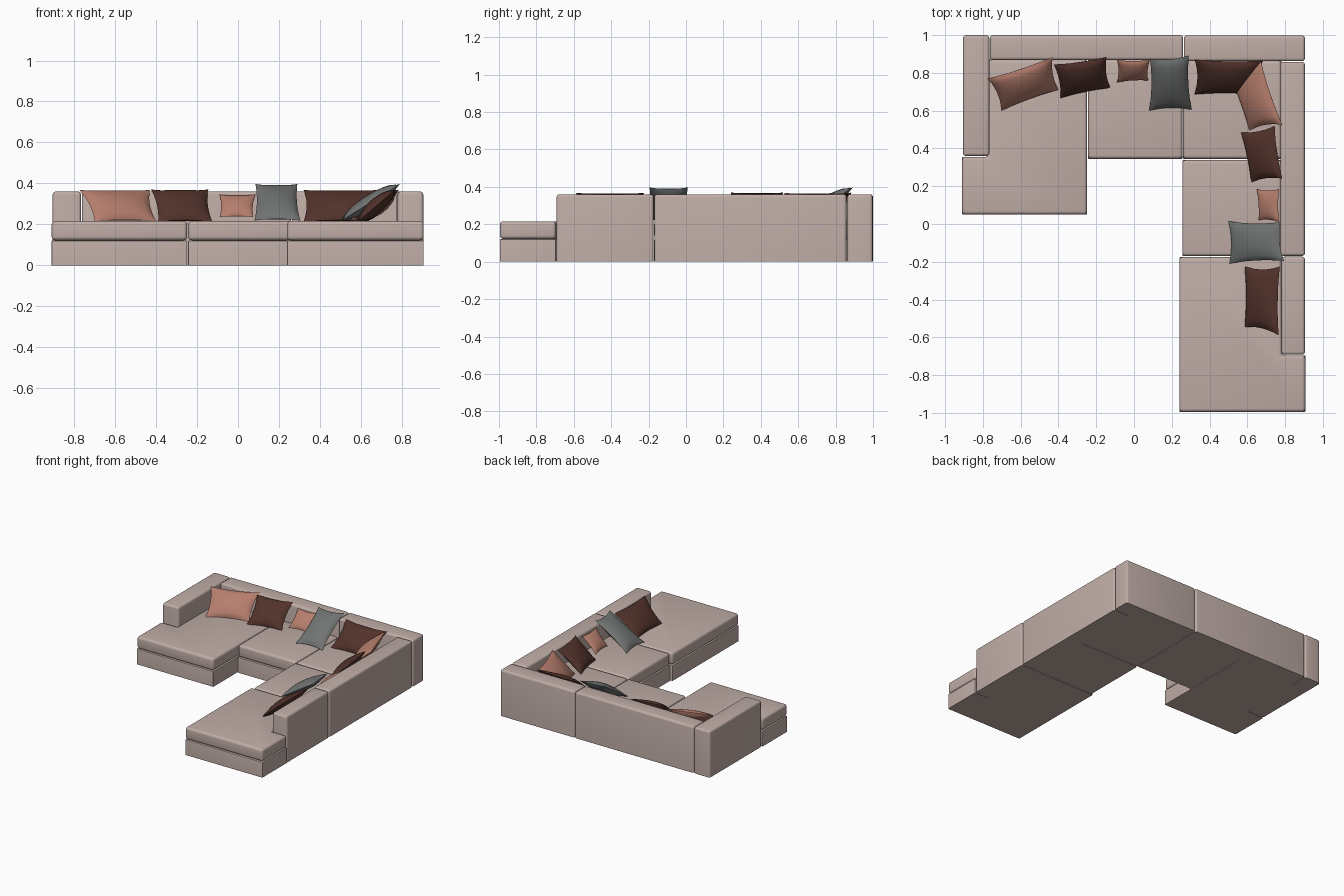
import bpy, bmesh, math
from mathutils import Vector

if "Cube" in bpy.data.objects:
    bpy.data.objects.remove(bpy.data.objects["Cube"])


def material(name, rgb):
    m = bpy.data.materials.new(name)
    m.diffuse_color = (*rgb, 1)
    m.use_nodes = True
    m.node_tree.nodes["Principled BSDF"].inputs["Base Color"].default_value = m.diffuse_color
    return m


FABRIC = material("taupe fabric", (0.53, 0.42, 0.385))
TERRA = material("terracotta fabric", (0.47, 0.21, 0.155))
BROWN = material("dark brown fabric", (0.085, 0.032, 0.024))
GREY = material("grey fabric", (0.165, 0.17, 0.17))


def finish(name, bm, mat, angle):
    bmesh.ops.recalc_face_normals(bm, faces=bm.faces[:])
    me = bpy.data.meshes.new(name)
    bm.to_mesh(me)
    bm.free()
    me.materials.append(mat)
    ob = bpy.data.objects.new(name, me)
    bpy.context.collection.objects.link(ob)
    bpy.context.view_layer.objects.active = ob
    ob.select_set(True)
    bpy.ops.object.shade_smooth_by_angle(angle=math.radians(angle))
    ob.select_set(False)
    return ob


def prism(name, outline, z0, z1, radius, keep_bottom=False):
    """Upright block from a plan outline, with rounded edges."""
    bm = bmesh.new()
    face = bm.faces.new([bm.verts.new((x, y, z0)) for x, y in outline])
    top = bmesh.ops.extrude_face_region(bm, geom=[face], use_keep_orig=True)
    bmesh.ops.translate(bm, vec=(0, 0, z1 - z0),
                        verts=[v for v in top["geom"] if isinstance(v, bmesh.types.BMVert)])
    bmesh.ops.recalc_face_normals(bm, faces=bm.faces[:])
    edges = [e for e in bm.edges
             if not (keep_bottom and all(v.co.z < z0 + 1e-5 for v in e.verts))]
    bmesh.ops.bevel(bm, geom=edges, offset=radius, segments=4, profile=0.5, affect='EDGES')
    return finish(name, bm, FABRIC, 40)


def rect(x0, x1, y0, y1):
    return [(x0, y0), (x1, y0), (x1, y1), (x0, y1)]


# Seat modules: a plinth below and a rounded cushion above
seats = {
    "left_chaise": [(-0.91, 0.05), (-0.248, 0.05), (-0.248, 0.87), (-0.77, 0.87),
                    (-0.77, 0.355), (-0.91, 0.355)],
    "middle_seat": rect(-0.243, 0.256, 0.345, 0.87),
    "corner_seat": rect(0.26, 0.78, 0.345, 0.865),
    "side_seat": rect(0.256, 0.78, -0.17, 0.338),
    "right_chaise": [(0.24, -0.995), (0.907, -0.995), (0.907, -0.695), (0.78, -0.695),
                     (0.78, -0.176), (0.24, -0.176)],
}
for name, outline in seats.items():
    prism(name + "_base", outline, 0, 0.12, 0.004, True)
    prism(name + "_cushion", outline, 0.122, 0.216, 0.018)

# Backrests and arm
walls = {
    "left_arm": rect(-0.905, -0.766, 0.36, 1.0),
    "rear_back_left": rect(-0.763, 0.26, 0.868, 1.0),
    "rear_back_corner": rect(0.264, 0.905, 0.862, 0.998),
    "side_back": rect(0.775, 0.905, -0.169, 0.858),
    "side_back_front": rect(0.78, 0.905, -0.692, -0.173),
}
for name, outline in walls.items():
    prism(name, outline, 0, 0.36, 0.016, True)


def pillow(name, mat, bottom, top, z0, z1, thick, place):
    """Stuffed pillow stretched between a bottom edge and a top edge."""
    a, b = [Vector((*place(*p), z0)) for p in bottom]
    c, d = [Vector((*place(*p), z1)) for p in top]
    normal = (b - a).cross(c - a).normalized()
    n = 16
    bm = bmesh.new()

    def point(i, j, side):
        u, v = 2 * i / n - 1, 2 * j / n - 1
        fu, fv = 1 - u * u, 1 - v * v
        # edges draw in between the pointed corners
        s, t = 0.5 + 0.5 * u * (1 - 0.09 * fv), 0.5 + 0.5 * v * (1 - 0.09 * fu)
        p = a.lerp(b, s).lerp(c.lerp(d, s), t)
        return p + normal * side * thick / 2 * (fu * fv) ** 0.55

    for side in (1, -1):
        g = [[bm.verts.new(point(i, j, side)) for j in range(n + 1)] for i in range(n + 1)]
        for i in range(n):
            for j in range(n):
                bm.faces.new((g[i][j], g[i + 1][j], g[i + 1][j + 1], g[i][j + 1]))
    bmesh.ops.remove_doubles(bm, verts=bm.verts[:], dist=1e-5)
    finish(name, bm, mat, 60)


# One row of five pillows, repeated a quarter turn round along the side back
row = [
    ("wide_pillow", TERRA, ((-0.70, 0.60), (-0.40, 0.71)), ((-0.775, 0.77), (-0.43, 0.885)), 0.215, 0.368, 0.075),
    ("brown_pillow", BROWN, ((-0.39, 0.665), (-0.125, 0.72)), ((-0.425, 0.845), (-0.145, 0.885)), 0.213, 0.37, 0.075),
    ("small_pillow", TERRA, ((-0.09, 0.75), (0.075, 0.76)), ((-0.09, 0.868), (0.085, 0.868)), 0.235, 0.345, 0.045),
    ("grey_pillow", GREY, ((0.08, 0.60), (0.305, 0.605)), ((0.085, 0.875), (0.29, 0.893)), 0.218, 0.397, 0.07),
    ("end_pillow", BROWN, ((0.32, 0.685), (0.64, 0.685)), ((0.32, 0.872), (0.685, 0.866)), 0.213, 0.368, 0.075),
]
places = {
    "rear_": lambda x, y: (x, y),
    "side_": lambda x, y: (y - 0.1, 0.095 - x),
}
for prefix, place in places.items():
    for name, *spec in row:
        pillow(prefix + name, *spec, place)
